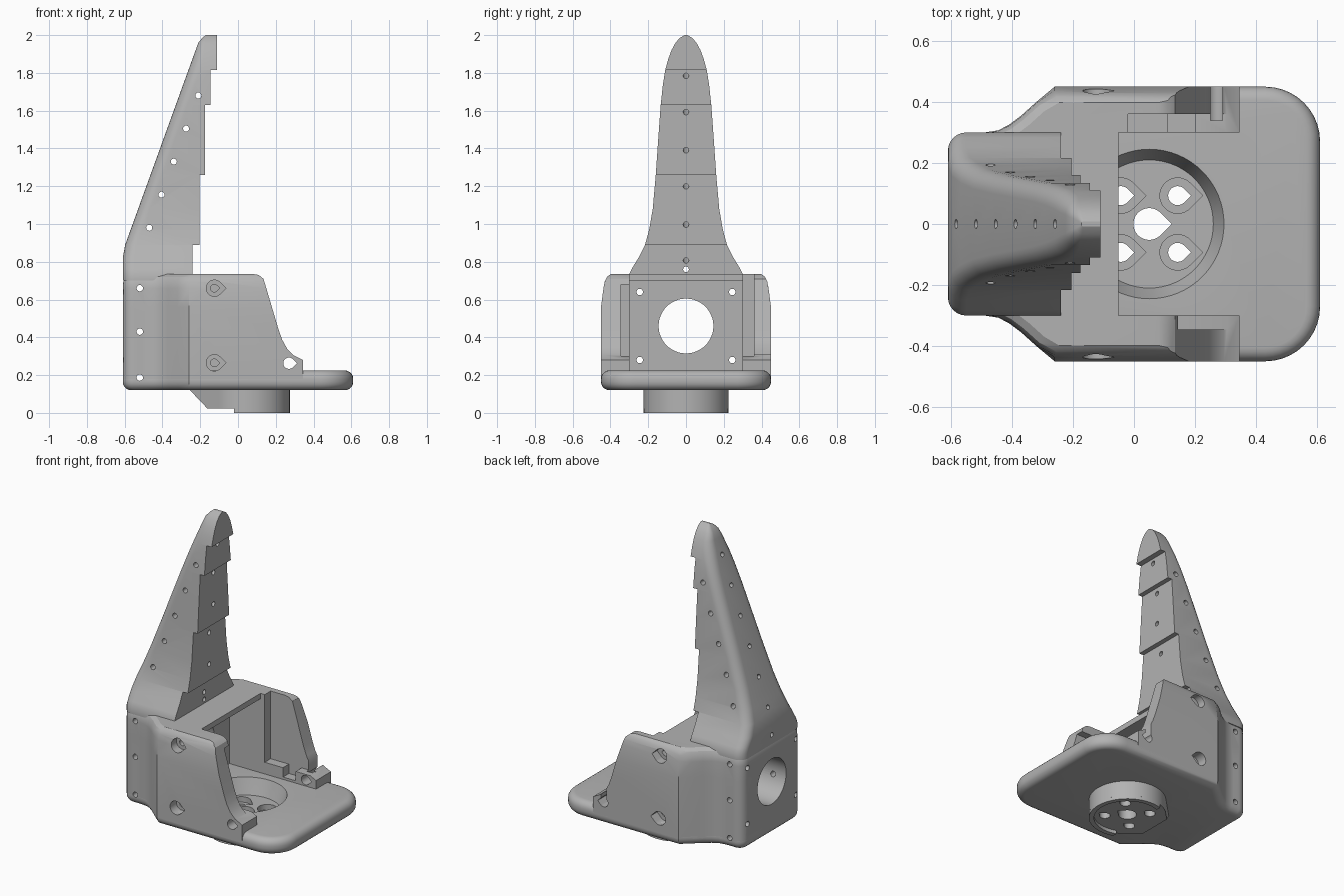
import bpy, bmesh, math

if "Cube" in bpy.data.objects:
    bpy.data.objects.remove(bpy.data.objects["Cube"], do_unlink=True)

gray = bpy.data.materials.new("plain gray")
gray.use_nodes = True
COLOR = (0.45, 0.45, 0.45, 1)
gray.diffuse_color = COLOR
gray.node_tree.nodes["Principled BSDF"].inputs["Base Color"].default_value = COLOR


def loft(name, rings):
    """Closed solid skinned through rings of equal length."""
    bm = bmesh.new()
    rows = [[bm.verts.new(p) for p in ring] for ring in rings]
    n = len(rows[0])
    for a, b in zip(rows, rows[1:]):
        for i in range(n):
            j = (i + 1) % n
            bm.faces.new((a[i], a[j], b[j], b[i]))
    bm.faces.new(rows[0])
    bm.faces.new(rows[-1])
    bmesh.ops.recalc_face_normals(bm, faces=bm.faces)
    mesh = bpy.data.meshes.new(name)
    bm.to_mesh(mesh)
    bm.free()
    mesh.materials.append(gray)
    ob = bpy.data.objects.new(name, mesh)
    bpy.context.collection.objects.link(ob)
    return ob


def prism(name, pts, axis, a, b):
    """Extrude a 2D outline along an axis."""
    place = {"x": lambda u, v, t: (t, u, v),
             "y": lambda u, v, t: (u, t, v),
             "z": lambda u, v, t: (u, v, t)}[axis]
    return loft(name, [[place(u, v, t) for u, v in pts] for t in (a, b)])


def rect(u0, u1, v0, v1):
    return [(u0, v0), (u1, v0), (u1, v1), (u0, v1)]


def circle(u, v, r, n=48):
    return [(u + r * math.cos(math.tau * i / n), v + r * math.sin(math.tau * i / n))
            for i in range(n)]


def teardrop(u, v, r, tip=1, n=32):
    arc = [math.radians(45 + 270 * i / n) for i in range(n + 1)]
    pts = [(u + tip * r * math.cos(t), v + r * math.sin(t)) for t in arc]
    return pts + [(u + tip * r * 1.414, v)]


def cut(ob, cutter):
    mod = ob.modifiers.new("cut", "BOOLEAN")
    mod.object = cutter
    mod.solver = "EXACT"
    bpy.context.view_layer.objects.active = ob
    bpy.ops.object.modifier_apply(modifier=mod.name)
    bpy.data.objects.remove(cutter, do_unlink=True)


def cut_prism(ob, *args):
    cut(ob, prism("cutter", *args))


def arc(cx, cy, r, a0, a1, n=10):
    return [(cx + r * math.cos(math.radians(a0 + (a1 - a0) * i / n)),
             cy + r * math.sin(math.radians(a0 + (a1 - a0) * i / n))) for i in range(n + 1)]


def inset(pts, d):
    """Move a counter-clockwise outline inwards by d."""
    out = []
    for i, (x, y) in enumerate(pts):
        (px, py), (qx, qy) = pts[i - 1], pts[(i + 1) % len(pts)]
        a, b = math.atan2(y - py, x - px), math.atan2(qy - y, qx - x)
        k = d / max(0.3, math.cos((b - a) / 2))
        m = a + math.atan2(math.sin(b - a), math.cos(b - a)) / 2
        k = d / max(0.3, abs(math.cos(m - a)))
        out.append((x - k * math.sin(m), y + k * math.cos(m)))
    return out


# Half outlines, walked from the front end to the rounded back end
flare = [(-0.26, 0.45), (-0.32, 0.4), (-0.37, 0.355), (-0.41, 0.325), (-0.445, 0.307), (-0.49, 0.3)]
back_half = flare + arc(-0.55, 0.24, 0.06, 90, 180, 6)
plate_half = arc(0.43, 0.27, 0.18, 0, 90) + back_half
body_half = [(0.345, 0.45)] + back_half


def full(half):
    return half + [(x, -y) for x, y in reversed(half)]


# Base plate with rounded rims
def round_rim(z0, z1, r, n=5):
    steps = [math.pi / 2 * i / n for i in range(n + 1)]
    low = [(z0 + r * (1 - math.sin(t)), r * (1 - math.cos(t))) for t in reversed(steps)]
    return low + [(z0 + z1 - z, d) for z, d in reversed(low)]


plate = loft("base_plate", [[(x, y, z) for x, y in inset(full(plate_half), d)]
                            for z, d in round_rim(0.12, 0.225, 0.045)])
cone = loft("cutter", [[(x, y, z) for x, y in circle(0.05, 0, r, 64)]
                       for z, r in ((0.1, 0.2), (0.125, 0.21), (0.225, 0.245), (0.24, 0.25))])
cut(plate, cone)

# Housing: flared outline, sides leaning in towards the top
body_levels = [(0.165, 0, 0.45), (0.56, 0, 0.45), (0.66, 0, 0.437), (0.695, 0.003, 0.43),
               (0.72, 0.015, 0.418), (0.735, 0.04, 0.398)]
body = loft("housing", [[(x, max(-m, min(m, y)), z) for x, y in inset(full(body_half), d)]
                        for z, d, m in body_levels])
front_cut = [(0.08, 0.8), (0.08, 0.735), (0.11, 0.73), (0.135, 0.71), (0.215, 0.44), (0.235, 0.385),
             (0.26, 0.34), (0.295, 0.305), (0.345, 0.28), (0.5, 0.27), (0.5, 0.8)]
cut_prism(body, front_cut, "y", -0.6, 0.6)
cut_prism(body, rect(-0.27, 0.5, 0.1, 0.7), "y", -0.3, 0.3)
cut_prism(body, rect(-0.05, 0.5, 0.6, 0.8), "y", -0.3, 0.3)
# Pockets and grooves on the inner sides of the walls
cut_prism(body, rect(-0.02, 0.5, 0.3, 0.8), "y", 0.29, 0.36)
cut_prism(body, rect(0.11, 0.2, 0.24, 0.34), "y", 0.29, 0.36)
cut_prism(body, rect(0.25, 0.29, 0.285, 0.5), "y", 0.34, 0.5)
cut_prism(body, rect(-0.02, 0.5, 0.3, 0.68), "y", -0.345, -0.29)
# Round opening and corner screw holes in the back
cut_prism(body, circle(0, 0.46, 0.145, 64), "x", -0.7, -0.2)
for y in (-0.245, 0.245):
    for z in (0.28, 0.64):
        cut_prism(body, circle(y, z, 0.017, 16), "x", -0.7, -0.2)
# Side screw holes
for z in (0.43, 0.66):
    cut_prism(body, circle(-0.52, z, 0.017, 16), "y", -0.6, 0.6)
for ob in (body, plate):
    cut_prism(ob, circle(-0.52, 0.187, 0.017, 16), "y", -0.6, 0.6)
cut_prism(body, teardrop(0.27, 0.263, 0.03), "y", -0.6, 0.6)
for s in (-1, 1):
    for z in (0.265, 0.66):
        cut_prism(body, teardrop(-0.125, z, 0.043), "y", s * 0.385, s * 0.6)
        cut_prism(body, teardrop(-0.125, z, 0.02), "y", s * 0.32, s * 0.6)

# Round boss under the plate, with a sloping tail
boss = prism("boss", teardrop(0.05, 0, 0.224, -1, 64), "z", 0.022, 0.125)
cut_prism(boss, [(-0.14, 0), (-0.26, 0.126), (-0.5, 0.126), (-0.5, 0)], "y", -0.4, 0.4)
cut_prism(boss, teardrop(0.05, 0, 0.052), "z", 0, 0.2)
for sx in (-1, 1):
    for sy in (-1, 1):
        x, y = 0.05 + sx * 0.093, sy * 0.093
        cut_prism(boss, teardrop(x, y, 0.058), "z", 0.09, 0.2)
        cut_prism(boss, teardrop(x, y, 0.031), "z", 0, 0.2)
rim = prism("boss_rim", circle(0.05, 0, 0.224, 64), "z", 0, 0.03)
cut_prism(rim, circle(0.05, 0, 0.195, 64), "z", -0.1, 0.1)
cut_prism(rim, rect(-0.4, -0.02, -0.4, 0.4), "z", -0.1, 0.1)

# Tall tapering spine with a stepped front
widths = [(0.7, 0.3), (0.735, 0.3), (0.77, 0.283), (0.82, 0.252), (0.89, 0.217), (0.97, 0.195),
          (1.08, 0.176), (1.26, 0.16), (1.45, 0.147), (1.63, 0.134), (1.74, 0.122), (1.815, 0.11),
          (1.87, 0.095), (1.92, 0.077), (1.96, 0.055), (1.985, 0.033), (2.0, 0.008)]
steps = [(0.89, -0.24), (1.26, -0.205), (1.63, -0.175), (1.815, -0.145), (2.1, -0.11)]


def spine_ring(z, w, front):
    back = -0.61 + max(0, z - 0.855) * 0.362 + max(0, z - 1.97) * 0.8
    r = min(0.06, w * 0.6)
    half = [(front, w)] + arc(back + r, w - r, r, 90, 180, 6)
    return [(x, y, z) for x, y in full(half)]


rings = []
for z, w in widths:
    rings.append(spine_ring(z, w, next(x for top, x in steps if z <= top)))
    for (top, _), (_, nxt) in zip(steps, steps[1:]):
        if z == top:
            rings.append(spine_ring(z, w, nxt))
spine = loft("spine", rings)
cut_prism(spine, circle(0, 0.76, 0.015, 16), "x", -0.8, 0)
for i in range(5):
    cut_prism(spine, circle(-0.47 + 0.065 * i, 0.98 + 0.175 * i, 0.016, 16), "y", -0.5, 0.5)
# Holes square to the sloping back
for i in range(6):
    x, z = -0.582 + 0.0645 * i, 0.93 + 0.179 * i
    drill = loft("cutter", [[(x + t, y, z + v - 0.36 * t) for y, v in circle(0, 0, 0.015, 16)]
                            for t in (-0.15, 0.6)])
    cut(spine, drill)

# Smooth shading with sharp edges kept
for ob in (plate, body, boss, rim, spine):
    bpy.ops.object.select_all(action="DESELECT")
    ob.select_set(True)
    bpy.context.view_layer.objects.active = ob
    bpy.ops.object.shade_smooth_by_angle(angle=math.radians(30))
